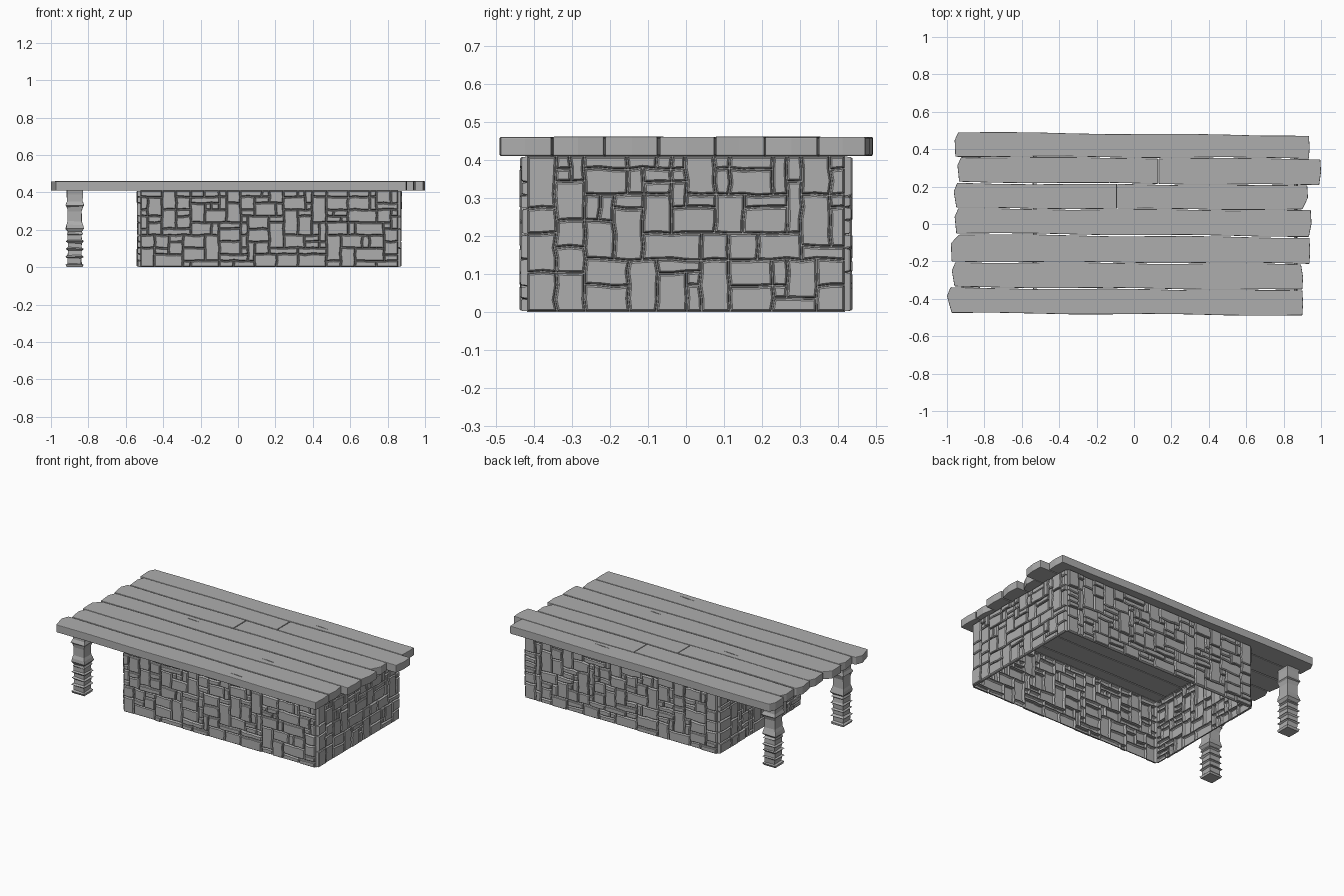
import bpy, bmesh, random
from math import sin
from mathutils import Vector

if "Cube" in bpy.data.objects:
    bpy.data.objects.remove(bpy.data.objects["Cube"])

random.seed(11)
TOP, UNDER = 0.461, 0.41

# Dark grey shared by wood and stone
grey = bpy.data.materials.new("dark_grey")
grey.diffuse_color = (.42, .42, .42, 1)
grey.use_nodes = True
grey.node_tree.nodes["Principled BSDF"].inputs["Base Color"].default_value = grey.diffuse_color


def make_object(name, bm):
    me = bpy.data.meshes.new(name)
    bm.to_mesh(me)
    bm.free()
    me.materials.append(grey)
    ob = bpy.data.objects.new(name, me)
    bpy.context.collection.objects.link(ob)
    return ob


def prism(bm, outline, z0, z1):
    low = [bm.verts.new((x, y, z0)) for x, y in outline]
    high = [bm.verts.new((x, y, z1)) for x, y in outline]
    bm.faces.new(high)
    bm.faces.new(low[::-1])
    n = len(outline)
    for i in range(n):
        j = (i + 1) % n
        bm.faces.new((low[i], low[j], high[j], high[i]))


# Cutter for the small cracks in the planks
bm = bmesh.new()
for x, y in [(0.33, 0.39), (-0.35, 0.04), (0.34, -0.17), (0.30, -0.44)]:
    prism(bm, [(x - .06, y + .003), (x, y - .003), (x + .06, y - .006), (x, y + .002)],
          TOP - 0.008, TOP + 0.02)
cutter = make_object("crack_cutter", bm)
cutter.hide_render = True
cutter.hide_set(True)


# Table top planks: (front y left/right, back y left/right, left x front/back, right x front/back, split x)
def plank(name, fy, by, lx, rx, split, cracked):
    segs = 9
    mids = [-.95 + 1.85 * i / segs for i in range(1, segs)]

    def edge(p, x):
        y = p[0] + (p[1] - p[0]) * (x + 1) / 2
        return y + .003 * sin(7 * x + 12 * y)

    front = [(x, edge(fy, x)) for x in [lx[0]] + mids + [rx[0]]]
    back = [(lx[1] + .015, edge(by, lx[1]))]
    back += [(x, edge(by, x)) for x in mids + [rx[1]]]
    left_tip = (min(lx) - .004, (fy[0] + by[0] * 2) / 3)
    right_tip = (max(rx) + .004, (fy[1] + by[1]) / 2)
    bm = bmesh.new()
    t = TOP + random.uniform(-.002, .001)
    if split is None:
        prism(bm, front + [right_tip] + back[::-1] + [left_tip], UNDER, t)
    else:
        g = .0015
        f = [p for p in front if p[0] < split - .02] + [(split - g, edge(fy, split))]
        b = [p for p in back if p[0] < split - .02] + [(split - g, edge(by, split))]
        prism(bm, f + b[::-1] + [left_tip], UNDER, t)
        f = [(split + g, edge(fy, split))] + [p for p in front if p[0] > split + .02]
        b = [(split + g, edge(by, split))] + [p for p in back if p[0] > split + .02]
        prism(bm, f + [right_tip] + b[::-1], UNDER, t - .001)
    ob = make_object(name, bm)
    bev = ob.modifiers.new("bevel", 'BEVEL')
    bev.width = .0035
    bev.segments = 2
    bev.limit_method = 'ANGLE'
    if cracked:
        cut = ob.modifiers.new("cracks", 'BOOLEAN')
        cut.operation = 'DIFFERENCE'
        cut.object = cutter


planks = [
    ((.362, .352), (.492, .472), (-.955, -.955), (.935, .935), None, True),
    ((.225, .208), (.358, .348), (-.935, -.940), (.990, .996), .13, False),
    ((.086, .076), (.218, .204), (-.950, -.960), (.900, .926), -.09, False),
    ((-.048, -.068), (.082, .072), (-.950, -.955), (.935, .945), None, True),
    ((-.200, -.211), (-.054, -.074), (-.975, -.950), (.938, .938), None, True),
    ((-.336, -.353), (-.204, -.215), (-.960, -.970), (.900, .893), None, False),
    ((-.475, -.490), (-.341, -.358), (-.975, -.996), (.900, .900), None, True),
]
for i, p in enumerate(planks):
    plank(f"plank_{i + 1}", *p)


# Stone walls: interlocking blocks raised from one open sheet
def stone_wall(name, start, along, out, length, height, cols, rows):
    bm = bmesh.new()
    start, along, out = Vector(start), Vector(along), Vector(out)
    cw, ch = length / cols, height / rows
    grid = {}
    for i in range(cols + 1):
        for j in range(rows + 1):
            ju = random.uniform(-.1, .1) * cw if 0 < i < cols else 0
            jv = random.uniform(-.1, .1) * ch if 0 < j < rows else 0
            grid[i, j] = bm.verts.new(start + along * (i * cw + ju) + Vector((0, 0, j * ch + jv)))
    used, stones = set(), []
    sizes = [(1, 2), (2, 1), (2, 2), (3, 2), (3, 1), (2, 3), (4, 2), (2, 4), (1, 1), (3, 2), (4, 1)]
    for j in range(rows):
        for i in range(cols):
            if (i, j) in used:
                continue
            wide, h = random.choice(sizes)
            h = min(h, rows - j)
            w = 1
            while w < wide and i + w < cols and (i + w, j) not in used:
                w += 1
            used |= {(i + a, j + b) for a in range(w) for b in range(h)}
            loop = [(i + a, j) for a in range(w)] + [(i + w, j + b) for b in range(h)]
            loop += [(i + w - a, j + h) for a in range(w)] + [(i, j + h - b) for b in range(h)]
            stones.append(bm.faces.new([grid[k] for k in loop]))
    bm.normal_update()
    if stones[0].normal.dot(out) < 0:
        bmesh.ops.reverse_faces(bm, faces=stones)
    bm.normal_update()
    for f in stones:
        d = random.uniform(.009, .016)
        for thick, depth in ((.0015, 0), (.0015, d), (.0035, .004)):
            bmesh.ops.inset_individual(bm, faces=[f], thickness=thick, depth=depth, use_even_offset=True)
    loose = [v for v in bm.verts if not v.link_faces]
    bmesh.ops.delete(bm, geom=loose, context='VERTS')
    make_object(name, bm)


X0, X1, Y = -.522, .856, .418
stone_wall("front_wall", (X0, -Y, 0), (1, 0, 0), (0, -1, 0), X1 - X0, .41, 36, 12)
stone_wall("back_wall", (X1, Y, 0), (-1, 0, 0), (0, 1, 0), X1 - X0, .41, 36, 12)
stone_wall("right_wall", (X1, -Y, 0), (0, 1, 0), (1, 0, 0), 2 * Y, .41, 22, 12)
stone_wall("left_wall", (X0, Y, 0), (0, -1, 0), (-1, 0, 0), 2 * Y, .41, 22, 12)


# Stacked stone legs: square rings following a ridged profile (z, half width)
def leg(name, cx, cy):
    profile = [(0, .042), (.012, .046), (.02, .036), (.05, .037), (.056, .048), (.064, .037),
               (.09, .036), (.098, .046), (.106, .036), (.13, .037), (.138, .047), (.146, .038),
               (.17, .036), (.178, .042), (.19, .036), (.205, .048), (.225, .044), (.245, .038),
               (.30, .037), (.325, .044), (.332, .050), (.35, .042), (.39, .042), (.41, .044)]
    bm = bmesh.new()
    rings = []
    for z, r in profile:
        dx, dy = random.uniform(-.002, .002), random.uniform(-.002, .002)
        ring = []
        for sx, sy in ((-1, -1), (1, -1), (1, 1), (-1, 1)):
            dz = random.uniform(-.003, .003) if 0 < z < .41 else 0
            ring.append(bm.verts.new((cx + dx + r * sx, cy + dy + r * sy, z + dz)))
        rings.append(ring)
    for a, b in zip(rings, rings[1:]):
        for i in range(4):
            j = (i + 1) % 4
            bm.faces.new((a[i], a[j], b[j], b[i]))
    bm.faces.new(rings[0][::-1])
    bm.faces.new(rings[-1])
    make_object(name, bm)


leg("front_leg", -.873, -.35)
leg("back_leg", -.873, .35)
